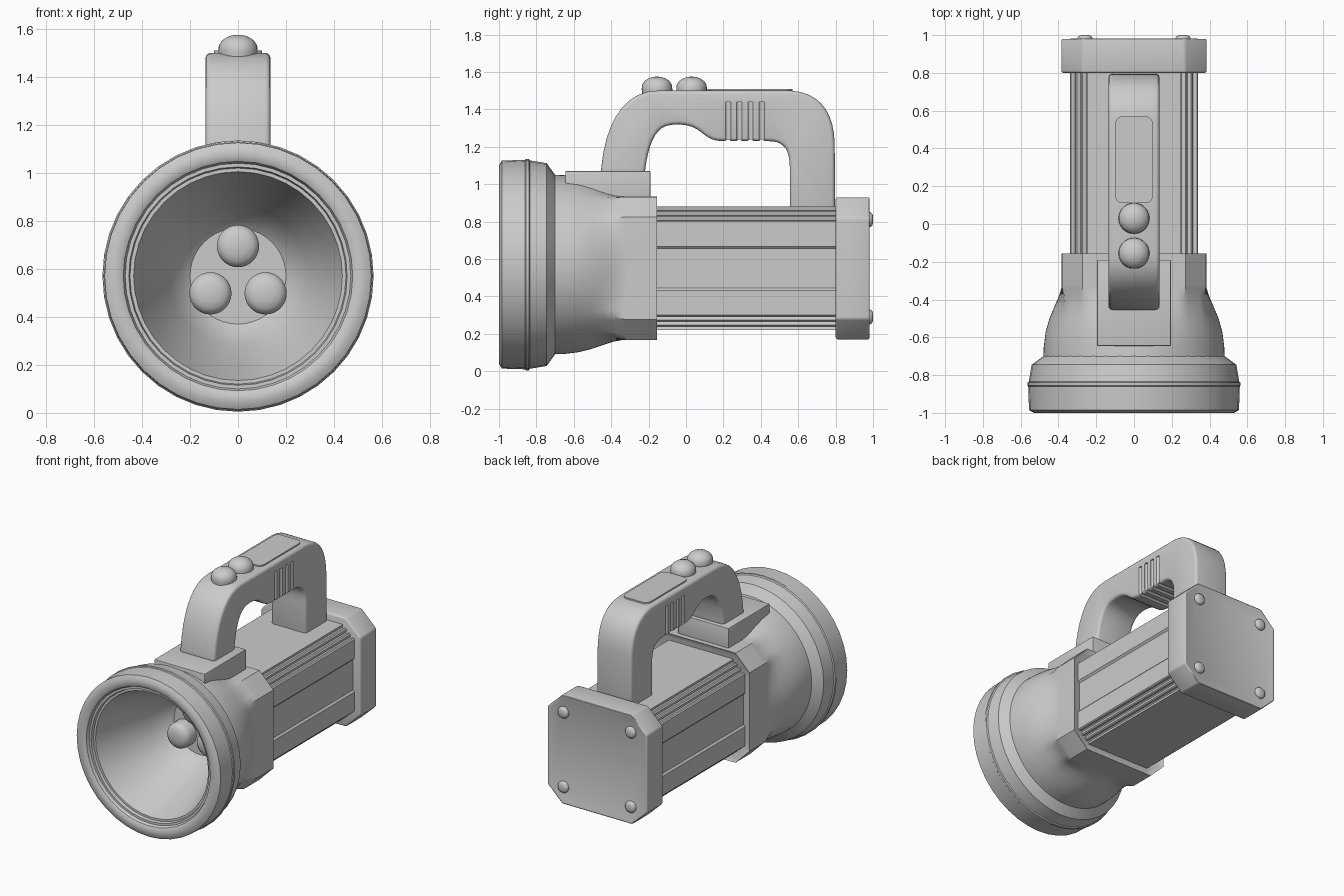
import bpy, bmesh, math
from mathutils import Vector
from mathutils.geometry import interpolate_bezier

if "Cube" in bpy.data.objects:
    bpy.data.objects.remove(bpy.data.objects["Cube"])


def make(name, bm, bevel=0, angle=35, cutter=None):
    """Turn a bmesh into a finished, shaded object."""
    bmesh.ops.recalc_face_normals(bm, faces=bm.faces)
    me = bpy.data.meshes.new(name)
    bm.to_mesh(me)
    bm.free()
    ob = bpy.data.objects.new(name, me)
    bpy.context.collection.objects.link(ob)
    if bevel:
        m = ob.modifiers.new("bevel", 'BEVEL')
        m.width, m.segments, m.limit_method = bevel, 3, 'ANGLE'
        m.angle_limit = math.radians(40)
    if cutter:
        m = ob.modifiers.new("grooves", 'BOOLEAN')
        m.object, m.operation, m.solver, m.use_self = cutter, 'DIFFERENCE', 'EXACT', True
    bpy.ops.object.select_all(action='DESELECT')
    ob.select_set(True)
    bpy.context.view_layer.objects.active = ob
    if ob.modifiers:
        bpy.ops.object.convert(target='MESH')
    bpy.ops.object.shade_smooth_by_angle(angle=math.radians(angle))
    return ob


def loft(rings, cap0=True, cap1=True, bm=None):
    """Skin a list of equal-length vertex rings."""
    bm = bm or bmesh.new()
    vs = [[bm.verts.new(p) for p in r] for r in rings]
    n = len(vs[0])
    for a, b in zip(vs, vs[1:]):
        for i in range(n):
            bm.faces.new((a[i], a[(i + 1) % n], b[(i + 1) % n], b[i]))
    if cap0:
        bm.faces.new(vs[0])
    if cap1:
        bm.faces.new(vs[-1])
    return bm


def lathe(name, profile, centre, axis='Y', n=32, cap0=True, cap1=True):
    """Spin (position along axis, radius) pairs about an axis."""
    rings = []
    for t, r in profile:
        ring = []
        for i in range(n):
            a = 2 * math.pi * i / n
            c, s = r * math.cos(a), r * math.sin(a)
            ring.append(Vector(centre) + Vector((c, t, s) if axis == 'Y' else (c, s, t)))
        rings.append(ring)
    return make(name, loft(rings, cap0, cap1))


def prism(pts, lo, hi, axis):
    place = {'X': lambda p, t: (t, p[0], p[1]),
             'Y': lambda p, t: (p[0], t, p[1]),
             'Z': lambda p, t: (p[0], p[1], t)}[axis]
    return loft([[place(p, t) for p in pts] for t in (lo, hi)])


def mirror4(quarter, cz):
    """Mirror a quarter outline (side to top) into a closed loop."""
    half = quarter + [(-x, z) for x, z in reversed(quarter)]
    loop = half + [(x, -z) for x, z in reversed(half)]
    return [(x, z + cz) for x, z in loop]


def recess_back(bm, thickness, depth):
    bmesh.ops.recalc_face_normals(bm, faces=bm.faces)
    f = max(bm.faces, key=lambda f: f.calc_center_median().y)
    bmesh.ops.inset_region(bm, faces=[f], thickness=thickness, depth=depth)


def curve(*p):
    return [tuple(v) for v in interpolate_bezier(*[Vector(q) for q in p], 10)]


CZ = 0.55

# Bezel and reflector bowl, from bowl floor out and around the rim
lathe("bezel_and_reflector", [
    (-.42, .20), (-.45, .235), (-.55, .29), (-.75, .37), (-.95, .435), (-.95, .45),
    (-.97, .455), (-.97, .47), (-.99, .478), (-1, .495), (-1, .53), (-.985, .556),
    (-.86, .56), (-.855, .565), (-.84, .565), (-.835, .557), (-.745, .542), (-.70, .48),
], (0, 0, .57), n=40, cap1=False)

# Head shell: round front blending into an octagonal collar
A, C, N = .383, .11, 96
rings = []
for y, r, mix in [(-.71, .48, 0), (-.65, .478, 0), (-.57, .468, 0), (-.50, .455, .1),
                  (-.44, .44, .3), (-.385, .425, .62), (-.34, .41, .95),
                  (-.32, .4, 1), (-.155, .4, 1)]:
    ring = []
    for i in range(N):
        a = 2 * math.pi * (i + .5) / N
        c, s = abs(math.cos(a)), abs(math.sin(a))
        octo = min(A / c, A / s, (2 * A - C) / (c + s))
        q = r * (1 - mix) + octo * mix
        ring.append((q * math.cos(a), y, .57 - .02 * mix + q * math.sin(a)))
    rings.append(ring)
bm = loft(rings, cap0=False)
recess_back(bm, .022, -.012)
make("head_shell", bm)

# Three lamps in the bowl
for i, (x, z) in enumerate([(0, .695), (-.115, .498), (.115, .498)]):
    lathe(f"lamp_{i + 1}", [(-.40, .088), (-.48, .088), (-.50, .082), (-.515, .064),
                            (-.523, .035), (-.525, .006)], (x, 0, z), n=28)

# Battery body with ribbed corners and a shallow side channel
quarter = [(.328, .105), (.34, .118)]
for i in range(13):
    t = i / 12
    d = .013 if i % 4 in (2, 3) else 0
    quarter.append((.34 - .09 * t - d, .25 + .08 * t - d))
make("battery_body", prism(mirror4(quarter, CZ), -.2, .83, 'Y'), angle=20)

# Rear cap with recessed back and four screws
bm = prism(mirror4([(.385, .27), (.27, .38)], CZ), .80, .985, 'Y')
recess_back(bm, .022, -.008)
make("rear_cap", bm, bevel=.012)
for sx in (-1, 1):
    for sz in (-1, 1):
        lathe("cap_screw", [(.96, .04), (.985, .04), (.995, .033), (1.0, .02)],
              (sx * .26, 0, CZ + sz * .26), n=20)

# Handle mount block
make("handle_mount", prism([(-.195, -.645), (.195, -.645), (.195, -.19), (-.195, -.19)],
                           .90, 1.07, 'Z'), bevel=.004)

# Cutter for the finger grooves: a U of rods at each station
bm = bmesh.new()
for y in (.225, .285, .345, .405):
    path = [(-.137, 1.44), (-.137, 1.226), (.137, 1.226), (.137, 1.44)]
    loft([[(x + (1 if x < 0 else -1) * .013 * math.cos(k * math.pi / 5),
            y + .015 * math.sin(k * math.pi / 5),
            z + (.013 * math.cos(k * math.pi / 5) if z < 1.3 else 0))
           for k in range(10)] for x, z in path], bm=bm)
cutter = make("groove_cutter", bm)
cutter.hide_render = True

# Carrying handle from its side outline
outline = [(-.455, 1.05)]
outline += curve((-.453, 1.09), (-.43, 1.33), (-.33, 1.50), (-.15, 1.50))
outline += curve((.56, 1.50), (.72, 1.49), (.79, 1.38), (.795, 1.22))
outline += [(.797, .86), (.555, .86)]
outline += curve((.555, 1.09), (.555, 1.19), (.52, 1.23), (.44, 1.23))
outline += curve((.20, 1.23), (.08, 1.23), (.10, 1.315), (-.04, 1.32))
outline += curve((-.08, 1.317), (-.17, 1.31), (-.20, 1.20), (-.217, 1.09))
outline += [(-.22, 1.05)]
make("handle", prism(outline, -.135, .135, 'X'), bevel=.02, cutter=cutter)
bpy.data.objects.remove(cutter)

# Thumb plate on top of the handle
plate = []
for cx, cy, a0 in [(.06, .53, 0), (-.06, .53, 90), (-.06, .15, 180), (.06, .15, 270)]:
    for k in range(6):
        a = math.radians(a0 + 18 * k)
        plate.append((cx + .04 * math.cos(a), cy + .04 * math.sin(a)))
make("thumb_plate", prism(plate, 1.48, 1.509, 'Z'))

# Two domed push buttons
for i, y in enumerate((-.155, .03)):
    lathe(f"button_{i + 1}", [(1.48, .078), (1.505, .082), (1.53, .08), (1.55, .068),
                              (1.565, .047), (1.573, .024), (1.575, .004)],
          (0, y, 0), axis='Z', n=28)
